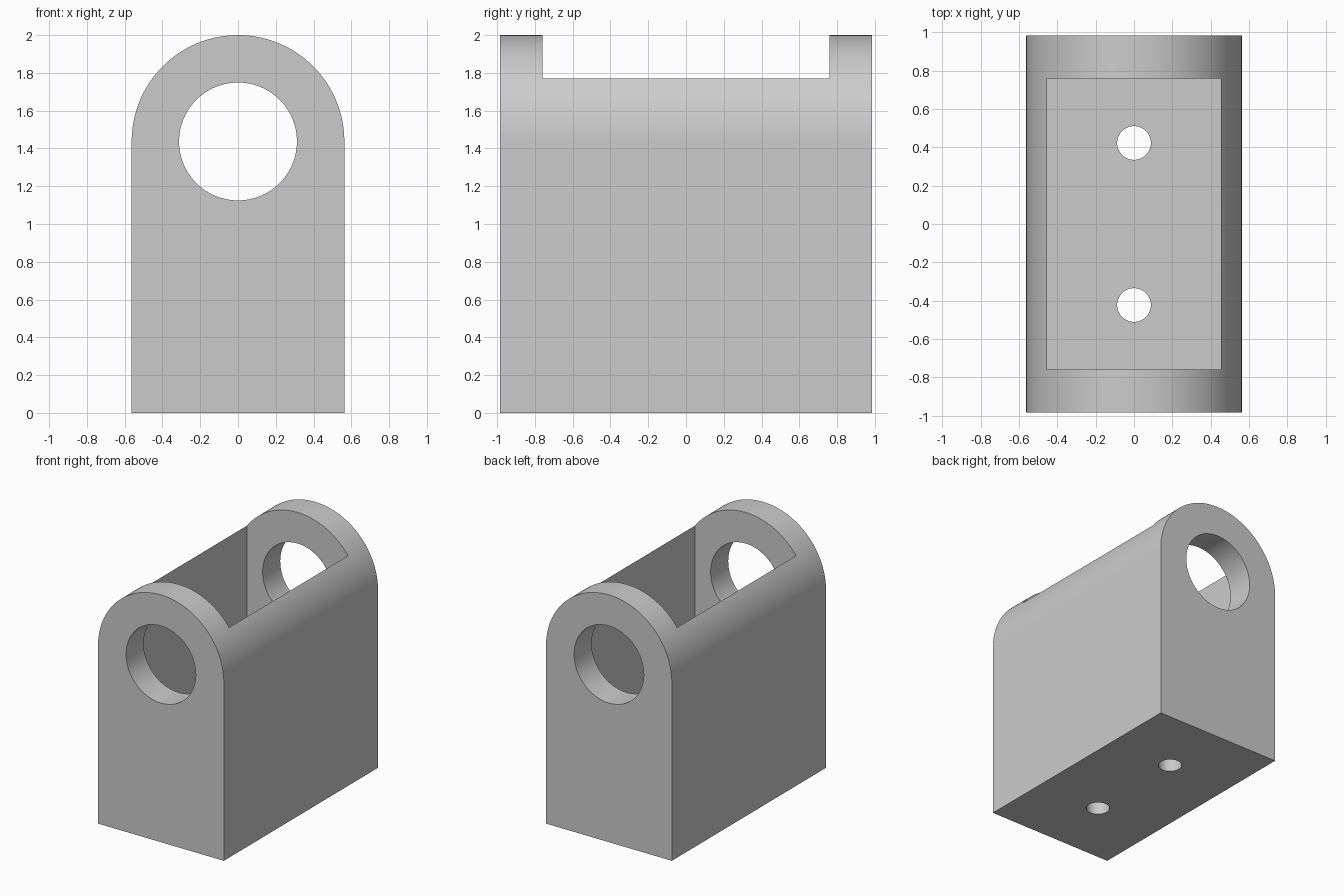
import bpy
import bmesh
from math import pi, cos, sin
from mathutils import Matrix, Vector

if "Cube" in bpy.data.objects:
    bpy.data.objects.remove(bpy.data.objects["Cube"])

WIDTH, DEPTH, AXLE_Z = 1.126, 1.97, 1.437
RADIUS = WIDTH / 2
FLOOR = 0.225

grey = bpy.data.materials.new("plain_grey")
grey.use_nodes = True
grey.diffuse_color = (0.6, 0.6, 0.6, 1)
grey.node_tree.nodes["Principled BSDF"].inputs["Base Color"].default_value = grey.diffuse_color


def add_object(name, bm):
    mesh = bpy.data.meshes.new(name)
    bmesh.ops.recalc_face_normals(bm, faces=bm.faces)
    bm.to_mesh(mesh)
    bm.free()
    mesh.materials.append(grey)
    obj = bpy.data.objects.new(name, mesh)
    bpy.context.collection.objects.link(obj)
    return obj


def cylinder(name, radius, length, matrix):
    bm = bmesh.new()
    bmesh.ops.create_cone(bm, cap_ends=True, segments=96, radius1=radius,
                          radius2=radius, depth=length, matrix=matrix)
    return add_object(name, bm)


# Round-topped block, extruded from front to back
arc = [pi * i / 64 for i in range(65)]
profile = [(-RADIUS, 0), (RADIUS, 0)]
profile += [(RADIUS * cos(a), AXLE_Z + RADIUS * sin(a)) for a in arc]
bm = bmesh.new()
front = bm.faces.new([bm.verts.new((x, -DEPTH / 2, z)) for x, z in profile])
back = bmesh.ops.extrude_face_region(bm, geom=[front], use_keep_orig=True)
bmesh.ops.translate(bm, vec=Vector((0, DEPTH, 0)),
                    verts=[v for v in back["geom"] if isinstance(v, bmesh.types.BMVert)])
bracket = add_object("bracket_body", bm)

# Open pocket from the top down to the floor
bm = bmesh.new()
size = Matrix.Diagonal((0.906, 1.52, 3, 1))
bmesh.ops.create_cube(bm, size=1, matrix=Matrix.Translation((0, 0, FLOOR + 1.5)) @ size)
cutters = [add_object("pocket_cutter", bm)]

# Axle bore through both ends, screw holes through the floor
cutters.append(cylinder("axle_bore_cutter", 0.312, 3,
                        Matrix.Translation((0, 0, AXLE_Z)) @ Matrix.Rotation(pi / 2, 4, "X")))
for side in (-1, 1):
    cutters.append(cylinder("screw_hole_cutter", 0.088, 1,
                            Matrix.Translation((0, side * 0.423, 0))))

# Cut and apply
bpy.ops.object.select_all(action="DESELECT")
bpy.context.view_layer.objects.active = bracket
bracket.select_set(True)
for cutter in cutters:
    cutter.hide_render = True
    mod = bracket.modifiers.new("cut", "BOOLEAN")
    mod.operation = "DIFFERENCE"
    mod.solver = "EXACT"
    mod.object = cutter
    bpy.ops.object.modifier_apply(modifier=mod.name)
    bpy.data.objects.remove(cutter)

bpy.ops.object.shade_smooth_by_angle(angle=pi / 6)
